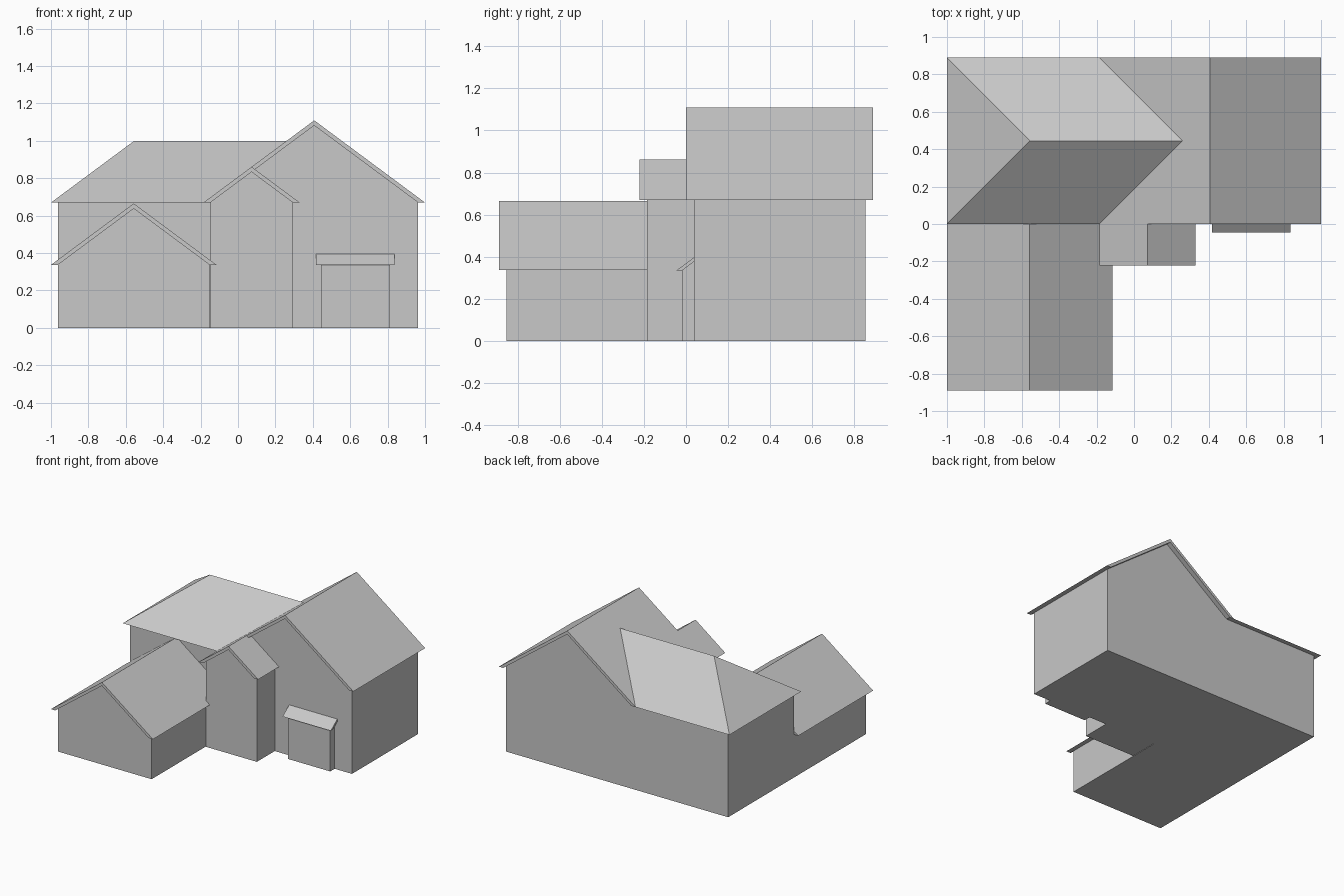
import bpy
import bmesh
from mathutils import Vector

default = bpy.data.objects.get("Cube")
if default:
    bpy.data.objects.remove(default, do_unlink=True)

SLOPE = 0.742      # shared roof pitch
LIP = 0.037        # eave overhang beyond the walls
EAVE = 0.67        # main eave height
FRONT, BACK = 0.0, 0.89

plaster = bpy.data.materials.new("light grey")
plaster.use_nodes = True
GREY = (0.58, 0.58, 0.58, 1)
plaster.diffuse_color = GREY
plaster.node_tree.nodes["Principled BSDF"].inputs["Base Color"].default_value = GREY


def add_object(name, bm):
    mesh = bpy.data.meshes.new(name)
    bm.to_mesh(mesh)
    bm.free()
    mesh.materials.append(plaster)
    obj = bpy.data.objects.new(name, mesh)
    bpy.context.collection.objects.link(obj)
    return obj


def prism(name, profile, start, end, axis="y"):
    """Extrude a closed profile (across, height) along x or y."""
    bm = bmesh.new()

    def place(a, z):
        return (a, start, z) if axis == "y" else (start, a, z)

    face = bm.faces.new([bm.verts.new(place(a, z)) for a, z in profile])
    grown = bmesh.ops.extrude_face_region(bm, geom=[face])
    step = Vector((0, end - start, 0)) if axis == "y" else Vector((end - start, 0, 0))
    bmesh.ops.translate(bm, vec=step,
                        verts=[v for v in grown["geom"] if isinstance(v, bmesh.types.BMVert)])
    bmesh.ops.recalc_face_normals(bm, faces=bm.faces)
    return add_object(name, bm)


def gable_roof(name, left, right, eave, start, end):
    """Two thin slopes whose undersides meet the wall tops."""
    mid = (left + right) / 2
    peak = eave + (right - left) / 2 * SLOPE
    prism(name, [(left, eave), (mid, peak), (right, eave), (right - LIP, eave),
                 (mid, peak - LIP * SLOPE), (left + LIP, eave)], start, end)


def gable_walls(name, left, right, eave, start, end):
    """Pentagonal block that fits under a gable roof of the same extents."""
    mid = (left + right) / 2
    peak = eave + ((right - left) / 2 - LIP) * SLOPE
    lo, hi = left + LIP, right - LIP
    prism(name, [(lo, 0), (hi, 0), (hi, eave), (mid, peak), (lo, eave)], start, end)


# Main house: long block with a gable at its left end
VALLEY = -0.185
gable_mid = (VALLEY + 1) / 2
gable_peak = EAVE + ((1 - VALLEY) / 2 - LIP) * SLOPE
prism("main_walls",
      [(LIP - 1, 0), (1 - LIP, 0), (1 - LIP, EAVE), (gable_mid, gable_peak),
       (VALLEY + LIP, EAVE), (LIP - 1, EAVE)], FRONT + LIP, BACK - LIP)
gable_roof("main_gable_roof", VALLEY, 1, EAVE, FRONT, BACK)

# Hipped roof running into the main gable along two valleys
half = (BACK - FRONT) / 2
ridge = EAVE + half * SLOPE
bm = bmesh.new()
a, b, c, d, e, f = [bm.verts.new(p) for p in (
    (-1, FRONT, EAVE), (VALLEY, FRONT, EAVE), (VALLEY, BACK, EAVE), (-1, BACK, EAVE),
    (half - 1, half, ridge), (VALLEY + half, half, ridge))]
for loop in ((a, b, f, e), (c, d, e, f), (d, a, e), (d, c, b, a)):
    bm.faces.new(loop)
add_object("hip_roof", bm)

# Low front wing
WING = (-1, -0.115, 0.337)
gable_walls("wing_walls", *WING, LIP - BACK, FRONT + LIP)
gable_roof("wing_roof", *WING, -BACK, FRONT + LIP)

# Tall entry bay
ENTRY = (VALLEY, 0.33, EAVE)
gable_walls("entry_walls", *ENTRY, LIP - 0.222, FRONT + LIP)
gable_roof("entry_roof", *ENTRY, -0.222, FRONT + LIP)

# Shallow window bay with a lean-to canopy
tip, low, wall = -0.045, 0.335, FRONT + LIP
face_y = tip + 0.027
under = low + (wall - face_y) * SLOPE
top = low + (wall - tip) * SLOPE
prism("bay_walls", [(face_y, 0), (wall, 0), (wall, under), (face_y, low)],
      0.445, 0.812, "x")
prism("bay_canopy", [(tip, low), (face_y, low), (wall, under), (wall, top)],
      0.418, 0.836, "x")
